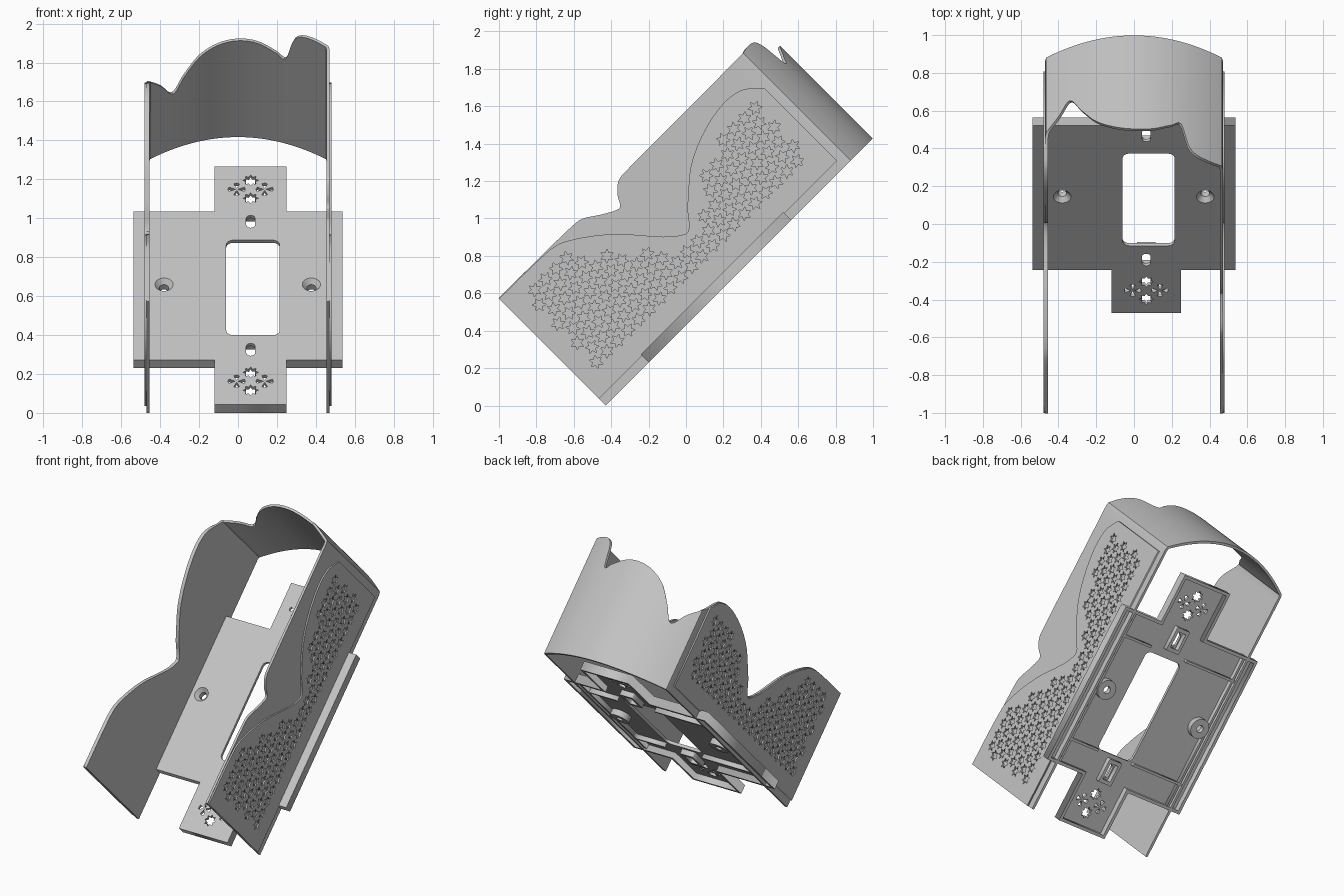
import bpy, bmesh
from math import sin, cos, pi, radians
from mathutils import Matrix

cube = bpy.data.objects.get("Cube")
if cube:
    bpy.data.objects.remove(cube)

GREY = (0.55, 0.55, 0.55, 1)
mat = bpy.data.materials.new("plain_grey")
mat.use_nodes = True
mat.diffuse_color = GREY
mat.node_tree.nodes["Principled BSDF"].inputs["Base Color"].default_value = GREY

# Local frame: x across, y along the plate, z away from the wall; tilted 45 degrees
TILT = Matrix.Translation((0, -0.43, 0)) @ Matrix.Rotation(radians(45), 4, 'X')
UPRIGHT = Matrix(((0, 0, 1, 0), (1, 0, 0, 0), (0, 1, 0, 0), (0, 0, 0, 1)))


def add(name, bm):
    bmesh.ops.remove_doubles(bm, verts=bm.verts, dist=1e-5)
    bmesh.ops.recalc_face_normals(bm, faces=bm.faces)
    me = bpy.data.meshes.new(name)
    bm.to_mesh(me)
    bm.free()
    me.materials.append(mat)
    ob = bpy.data.objects.new(name, me)
    bpy.context.collection.objects.link(ob)
    ob.matrix_world = TILT
    return ob


def smooth(ob):
    bpy.ops.object.select_all(action='DESELECT')
    ob.select_set(True)
    bpy.context.view_layer.objects.active = ob
    bpy.ops.object.shade_smooth_by_angle(angle=radians(30))


def sheet(name, loops, low, high, turn=Matrix()):
    """Extruded flat outline; every loop after the first is a hole."""
    cu = bpy.data.curves.new(name, 'CURVE')
    cu.dimensions, cu.fill_mode = '2D', 'BOTH'
    cu.extrude = (high - low) / 2
    for loop in loops:
        sp = cu.splines.new('POLY')
        sp.points.add(len(loop) - 1)
        for p, (a, b) in zip(sp.points, loop):
            p.co = (a, b, 0, 1)
        sp.use_cyclic_u = True
    tmp = bpy.data.objects.new(name + "_outline", cu)
    bpy.context.collection.objects.link(tmp)
    deps = bpy.context.evaluated_depsgraph_get()
    me = bpy.data.meshes.new_from_object(tmp.evaluated_get(deps))
    bm = bmesh.new()
    bm.from_mesh(me)
    bpy.data.objects.remove(tmp)
    bpy.data.curves.remove(cu)
    bpy.data.meshes.remove(me)
    bm.transform(turn @ Matrix.Translation((0, 0, (low + high) / 2)))
    return add(name, bm)


def lathe(name, profile, x, y, n=32):
    bm = bmesh.new()
    rings = [[bm.verts.new((x + r * cos(2 * pi * i / n), y + r * sin(2 * pi * i / n), z))
              for i in range(n)] for r, z in profile]
    for a, b in zip(rings, rings[1:] + rings[:1]):
        for i in range(n):
            j = (i + 1) % n
            bm.faces.new((a[i], a[j], b[j], b[i]))
    smooth(add(name, bm))


def curve(pts, steps=6):
    """Smooth heights over evenly stepped positions, so the path never folds back."""
    ends = [pts[0]] + pts + [pts[-1]]
    slope = [(c[1] - a[1]) / (c[0] - a[0]) for a, c in zip(ends, ends[2:])]
    out = []
    for (a, p), (b, q), m, n in zip(pts, pts[1:], slope, slope[1:]):
        for k in range(steps):
            t = k / steps
            ease = t * t * (3 - 2 * t)
            bend = (b - a) * t * (1 - t) * (m * (1 - t) - n * t)
            out.append((a + (b - a) * t, p + (q - p) * ease + bend))
    return out + [pts[-1]]


def height(path, x):
    for (a, p), (b, q) in zip(path, path[1:]):
        if a <= x <= b:
            return p + (q - p) * (x - a) / (b - a)
    return path[-1][1]


def rounded(cx, cy, w, h, r, k=6):
    pts = []
    for q, (sx, sy) in enumerate(((1, 1), (-1, 1), (-1, -1), (1, -1))):
        for i in range(k + 1):
            a = pi / 2 * (q + i / k)
            pts.append((cx + sx * (w / 2 - r) + r * cos(a), cy + sy * (h / 2 - r) + r * sin(a)))
    return pts


def star(cx, cy, outer, inner, points, turn=0):
    pts = []
    for i in range(points * 2):
        r, a = (inner if i % 2 else outer), turn + pi * i / points
        pts.append((cx + r * cos(a), cy + r * sin(a)))
    return pts


def cross(d=0):
    """Outline of the wall plate, inset by d."""
    l, r, w = -0.12 + d, 0.25 - d, 0.537 - d
    y0, y1, y2, y3 = d, 0.325 + d, 1.404 - d, 1.73 - d
    return [(l, y0), (r, y0), (r, y1), (w, y1), (w, y2), (r, y2), (r, y3), (l, y3),
            (l, y2), (-w, y2), (-w, y1), (l, y1)]


# Rim heights: tall side, arched end, low side
tall = curve([(0, .81), (.4, .808), (.573, .803), (.622, .792), (.7, .742), (.782, .697), (.81, .699),
              (.838, .746), (.884, .792), (.933, .808), (1.4, .81), (1.83, .812)])
arch = curve([(.465, .812), (.4, .82), (.33, .808), (.29, .76), (.25, .616), (.2, .64), (.1, .69),
              (0, .70), (-.1, .677), (-.2, .612), (-.28, .5), (-.34, .4), (-.4, .486), (-.465, .56)])
low = curve([(0, .81), (.34, .805), (.46, .78), (.67, .63), (.95, .35), (1.065, .45),
             (1.25, .6), (1.5, .69), (1.7, .685), (1.83, .575)])

# Guard: one continuous wall round three sides
W = 0.47
columns = [(W, u, h) for u, h in tall]
columns += [(x, 1.85 + 0.17 * (1 - (x / W) ** 2), h) for x, h in arch]
columns += [(-W, u, h) for u, h in reversed(low)]
bm = bmesh.new()
pairs = [(bm.verts.new((x, u, 0)), bm.verts.new((x, u, h))) for x, u, h in columns]
for (a, b), (c, d) in zip(pairs, pairs[1:]):
    bm.faces.new((a, c, d, b))
guard = add("guard_wall", bm)
inward = guard.data.polygons[0].normal.x < 0
mod = guard.modifiers.new("thickness", 'SOLIDIFY')
mod.thickness, mod.offset = 0.016, 1 if inward else -1
bpy.context.view_layer.objects.active = guard
bpy.ops.object.modifier_apply(modifier="thickness")
smooth(guard)

# Raised side panels pierced with a field of leaf stars
outline = [(u, h - 0.004) for u, h in low if u < 1.79]
outline += [(1.8, height(low, 1.8) - 0.004), (1.8, 0.05), (0, 0.05)]
leaves = []
for row in range(8):
    for col in range(22):
        u, n = 0.13 + 0.08 * (col + row % 2 / 2), 0.2 + 0.072 * row
        if u < 1.73 and n < min(height(low, u + s) for s in (-0.05, 0, 0.05)) - 0.075:
            leaves.append(star(u, n, 0.038, 0.018, 6, (row + 2 * col) * 0.4))
for side, a in (("left", W), ("right", -W - 0.01)):
    sheet(side + "_pierced_panel", [outline] + leaves, a, a + 0.01, UPRIGHT)

# Wall plate skin with its openings
CX = 0.065
SCREWS = ((-0.38, 0.873), (0.377, 0.873))
SLOTS = (0.4, 1.33)
holes = [rounded(0.077, 0.85, 0.275, 0.69, 0.035)]
holes += [star(x, y, 0.047, 0.047, 16) for x, y in SCREWS]
holes += [rounded(CX, y, 0.046, 0.09, 0.022) for y in SLOTS]
for y in (0.17, 1.565):
    for s in (-1, 1):
        holes.append(star(CX, y + s * 0.065, 0.04, 0.025, 8))
        for q in range(4):
            a = q * pi / 2
            px, py = CX + s * 0.072 + 0.027 * cos(a), y + 0.027 * sin(a)
            holes.append([(px + f * cos(a) - g * sin(a), py + f * sin(a) + g * cos(a))
                          for f, g in ((-0.02, 0), (0.012, -0.015), (0.018, 0), (0.012, 0.015))])
sheet("wall_plate", [cross()] + holes, 0.04, 0.06)

# Underside rim, ribs, screw bosses and slot frames
sheet("plate_rim", [cross(), cross(0.02)], 0, 0.04)
for y in (0.5, 1.23):
    for a, b in ((-0.456, -0.065), (0.22, 0.456)):
        sheet("cross_rib", [[(a, y - .008), (b, y - .008), (b, y + .008), (a, y + .008)]], 0.01, 0.041)
for x in (-0.44, 0.44):
    sheet("long_rib", [[(x - .007, .345), (x + .007, .345), (x + .007, 1.385), (x - .007, 1.385)]],
          0.01, 0.041)
for x, y in SCREWS:
    lathe("screw_boss", [(.047, .06), (.024, .035), (.024, 0), (.065, 0), (.065, .042), (.048, .042)], x, y)
for y in SLOTS:
    sheet("slot_frame", [rounded(CX, y, 0.1, 0.16, 0.004, 1), rounded(CX, y, 0.06, 0.11, 0.004, 1)],
          0.005, 0.041)
